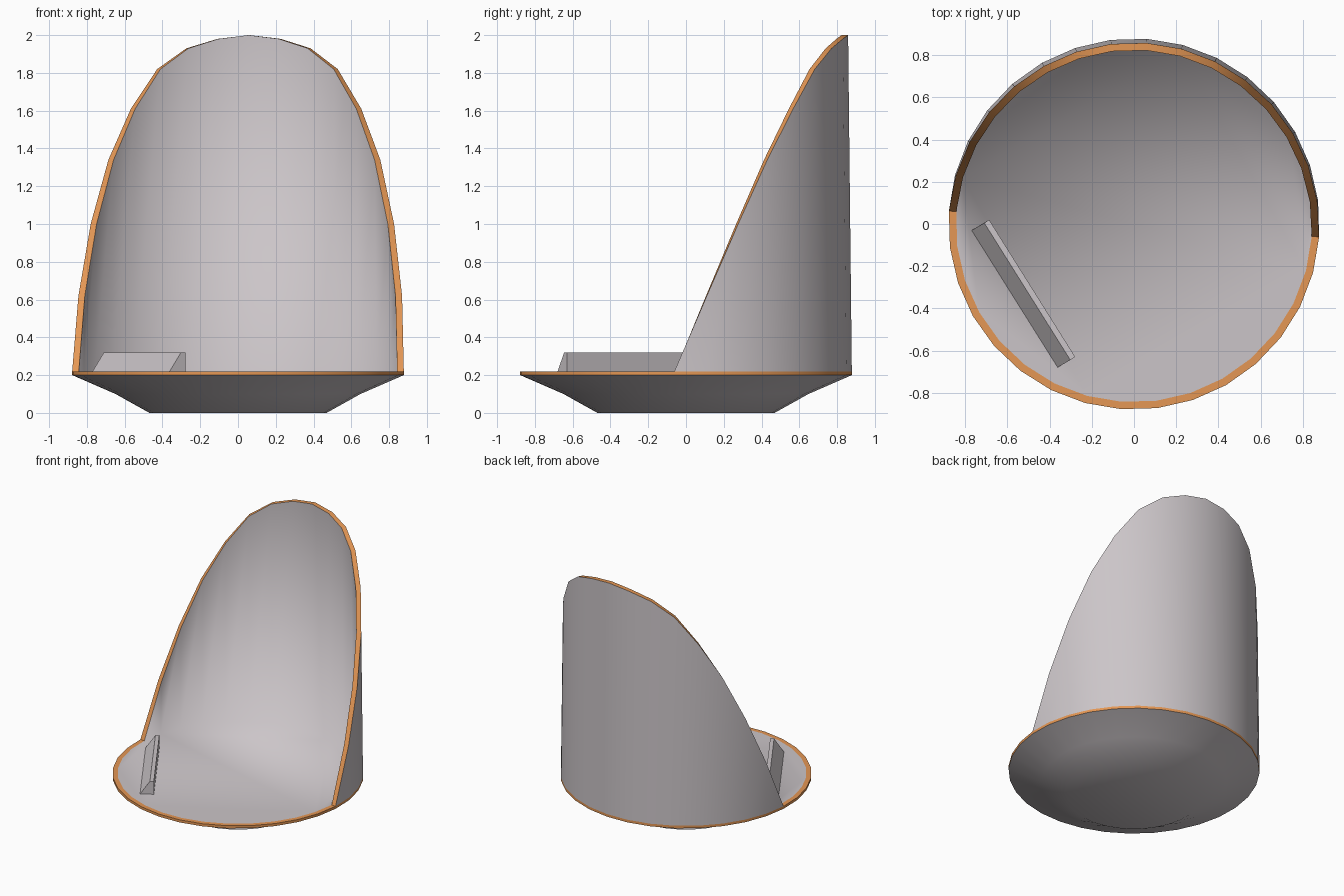
import bpy, bmesh, math

cube = bpy.data.objects.get("Cube")
if cube:
    bpy.data.objects.remove(cube, do_unlink=True)

SIDES = 32
STEP = 2 * math.pi / SIDES
BACK = math.radians(86)          # direction of the tallest point
R_OUT, R_IN, DECK = 0.88, 0.845, 0.22


def material(name, color):
    m = bpy.data.materials.new(name)
    m.use_nodes = True
    m.diffuse_color = color
    bsdf = next(n for n in m.node_tree.nodes if n.type == 'BSDF_PRINCIPLED')
    bsdf.inputs["Base Color"].default_value = color
    return m


grey = material("pale_grey", (0.60, 0.56, 0.58, 1))
orange = material("orange", (0.78, 0.31, 0.09, 1))


def finish(name, bm, mats):
    mesh = bpy.data.meshes.new(name)
    bm.to_mesh(mesh)
    bm.free()
    for m in mats:
        mesh.materials.append(m)
    ob = bpy.data.objects.new(name, mesh)
    bpy.context.collection.objects.link(ob)
    return ob


def point(k, r, z):
    a = BACK + k * STEP
    return (r * math.cos(a), r * math.sin(a), z)


def lathe(name, profile, mat, cap_bottom=False):
    bm = bmesh.new()
    rings = [[bm.verts.new(point(k, r, z)) for k in range(SIDES)] for r, z in profile]
    for lo, hi in zip(rings, rings[1:]):
        for k in range(SIDES):
            n = (k + 1) % SIDES
            bm.faces.new((lo[k], lo[n], hi[n], hi[k]))
    if cap_bottom:
        bm.faces.new(rings[0][::-1])
    ob = finish(name, bm, [mat])
    bpy.ops.object.select_all(action='DESELECT')
    ob.select_set(True)
    bpy.context.view_layer.objects.active = ob
    bpy.ops.object.shade_smooth_by_angle(angle=math.radians(40))
    return ob


# Shallow dish and its coloured rim
lathe("dish_base", [(0.47, 0), (0.65, 0.1), (R_OUT, 0.2)], grey, True)
lathe("rim", [(R_OUT, 0.2), (R_OUT, DECK), (R_IN, DECK)], orange)

# Floor with the tall curved back wall, cut along a sloping curve
heights = [2.0, 1.98, 1.93, 1.82, 1.61, 1.34, 1.0, 0.62, DECK]
HALF = len(heights) - 1
bm = bmesh.new()
floor = {k: bm.verts.new(point(k, R_IN, DECK)) for k in range(-HALF, SIDES - HALF)}
bm.faces.new(list(floor.values()))
foot, inner, outer = {}, {}, {}
for k in range(-HALF, HALF + 1):
    z = heights[abs(k)]
    lean = 0.011 * (z - DECK)
    outer[k] = bm.verts.new(point(k, R_OUT - lean, z))
    end = abs(k) == HALF
    foot[k] = outer[k] if end else bm.verts.new(point(k, R_OUT, DECK))
    inner[k] = floor[k] if end else bm.verts.new(point(k, R_IN - lean, z))


def panel(*verts):
    return bm.faces.new(list(dict.fromkeys(verts)))


cut_faces = []
for k in range(-HALF, HALF):
    n = k + 1
    panel(foot[k], foot[n], outer[n], outer[k])
    panel(floor[n], floor[k], inner[k], inner[n])
    cut_faces.append(panel(inner[k], outer[k], outer[n], inner[n]))
for f in bm.faces:
    f.smooth = True
for f in cut_faces:
    f.material_index = 1
    for e in f.edges:
        if any(g.material_index == 0 and g not in cut_faces for g in e.link_faces):
            e.smooth = False
finish("floor_and_back_wall", bm, [grey, orange])

# Low wedge-shaped ledge near the front
bm = bmesh.new()
section = [(0, 0, DECK), (0.06, 0.035, 0.32), (0.083, 0.05, 0.32), (0.083, 0.05, DECK)]
ends = [[bm.verts.new((x + dx, y + dy, z)) for dx, dy, z in section]
        for x, y in ((-0.77, -0.03), (-0.362, -0.68))]
for i in range(4):
    j = (i + 1) % 4
    bm.faces.new((ends[0][i], ends[0][j], ends[1][j], ends[1][i]))
for ring in ends:
    bm.faces.new(ring)
bmesh.ops.recalc_face_normals(bm, faces=bm.faces[:])
finish("ledge", bm, [grey])
